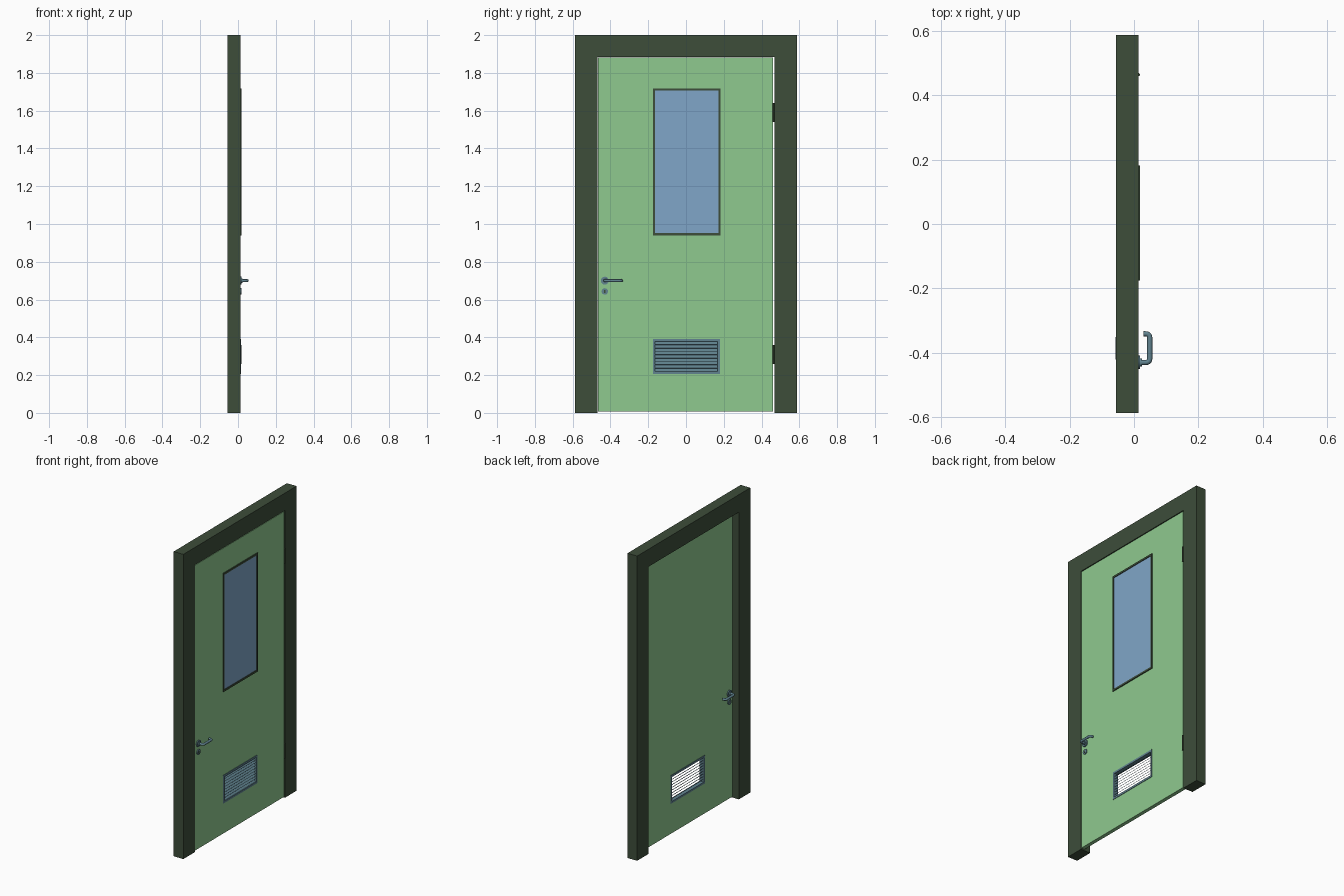
import bpy, bmesh
from math import radians, pi
from mathutils import Vector, Matrix

if "Cube" in bpy.data.objects:
    bpy.data.objects.remove(bpy.data.objects["Cube"])


def material(name, rgb):
    m = bpy.data.materials.new(name)
    m.diffuse_color = (*rgb, 1)
    m.use_nodes = True
    m.node_tree.nodes["Principled BSDF"].inputs["Base Color"].default_value = m.diffuse_color
    return m


DARK = material("dark_green", (0.047, 0.075, 0.042))
LIGHT = material("light_green", (0.275, 0.585, 0.275))
GLASS = material("blue_glass", (0.215, 0.38, 0.58))
STEEL = material("steel", (0.12, 0.23, 0.28))


def finish(name, bm, mat):
    bmesh.ops.recalc_face_normals(bm, faces=bm.faces)
    me = bpy.data.meshes.new(name)
    bm.to_mesh(me)
    bm.free()
    me.materials.append(mat)
    ob = bpy.data.objects.new(name, me)
    bpy.context.collection.objects.link(ob)
    return ob


def smooth(ob):
    bpy.ops.object.select_all(action='DESELECT')
    bpy.context.view_layer.objects.active = ob
    ob.select_set(True)
    bpy.ops.object.shade_smooth_by_angle(angle=radians(40))


def box(name, x, y, z, mat):
    bm = bmesh.new()
    size = Vector((x[1] - x[0], y[1] - y[0], z[1] - z[0]))
    mid = Vector((sum(x), sum(y), sum(z))) / 2
    bmesh.ops.create_cube(bm, size=1, matrix=Matrix.Translation(mid) @ Matrix.Diagonal((*size, 1)))
    return finish(name, bm, mat)


def panel_with_hole(name, x, outer, inner, mat):
    """Rectangular ring in the YZ plane; rectangles are (y0, y1, z0, z1)."""
    bm = bmesh.new()
    loops = []
    for xv in x:
        for y0, y1, z0, z1 in (outer, inner):
            loops.append([bm.verts.new((xv, *p)) for p in ((y0, z0), (y1, z0), (y1, z1), (y0, z1))])
    a_out, a_in, b_out, b_in = loops
    for p, q in ((a_out, a_in), (b_out, b_in), (a_out, b_out), (a_in, b_in)):
        for i in range(4):
            j = (i + 1) % 4
            bm.faces.new((p[i], p[j], q[j], q[i]))
    return finish(name, bm, mat)


def cylinder(name, centre, r, length, axis, mat, segs=32):
    bm = bmesh.new()
    rot = Matrix.Rotation(pi / 2, 4, 'Y') if axis == 'X' else Matrix()
    bmesh.ops.create_cone(bm, cap_ends=True, segments=segs, radius1=r, radius2=r,
                          depth=length, matrix=Matrix.Translation(centre) @ rot)
    ob = finish(name, bm, mat)
    smooth(ob)
    return ob


# Door frame: U profile extruded through the wall depth
bm = bmesh.new()
W, O, T = 0.587, 0.468, 1.885
profile = [(-W, 0), (-O, 0), (-O, T), (O, T), (O, 0), (W, 0), (W, 2), (-W, 2)]
face = bm.faces.new([bm.verts.new((-0.056, y, z)) for y, z in profile])
ext = bmesh.ops.extrude_face_region(bm, geom=[face], use_keep_orig=True)
bmesh.ops.translate(bm, vec=(0.07, 0, 0), verts=[v for v in ext['geom'] if isinstance(v, bmesh.types.BMVert)])
finish("door_frame", bm, DARK)

# Door leaf with a vent opening
vent = (-0.165, 0.17, 0.217, 0.38)
panel_with_hole("door_leaf", (-0.012, 0.012), (-0.467, 0.461, 0.008, 1.881), vent, LIGHT)

# Window applied to the outer face
panel_with_hole("window_trim", (0.011, 0.018), (-0.175, 0.182, 0.94, 1.718), (-0.164, 0.171, 0.952, 1.706), DARK)
box("window_glass", (0.011, 0.014), (-0.166, 0.173), (0.95, 1.708), GLASS)

# Vent surround and sloping slats
panel_with_hole("vent_surround", (-0.015, 0.015), (-0.175, 0.18, 0.206, 0.391),
                (-0.163, 0.168, 0.219, 0.378), STEEL)
n = 9
for i in range(n):
    z = 0.219 + (i + 0.5) * 0.159 / n
    slat = box(f"vent_slat_{i + 1}", (-0.0135, 0.0135), (-0.165, 0.17), (-0.001, 0.001), STEEL)
    slat.location.z = z
    slat.rotation_euler.y = radians(42)

# Hinge barrels
for i, z in enumerate((0.31, 1.59)):
    cylinder(f"hinge_{i + 1}", (0.014, 0.4635, z), 0.0048, 0.1, 'Z', DARK, 16)


def rounded_path(pts, r, steps=6):
    pts = [Vector(p) for p in pts]
    out = [pts[0]]
    for a, b, c in zip(pts, pts[1:], pts[2:]):
        p, q = b + (a - b).normalized() * r, b + (c - b).normalized() * r
        for k in range(steps + 1):
            t = k / steps
            out.append(p * (1 - t) ** 2 + b * 2 * t * (1 - t) + q * t * t)
    return out + [pts[-1]]


# Lever handles, roses and keyholes on both faces
HY, HZ = -0.43, 0.7
for s, side in ((1, "outer"), (-1, "inner")):
    cylinder(f"{side}_rose", (s * 0.015, HY, HZ), 0.021, 0.008, 'X', STEEL)
    cylinder(f"{side}_collar", (s * 0.02, HY, HZ), 0.012, 0.01, 'X', STEEL)
    cylinder(f"{side}_key_rose", (s * 0.0145, HY, 0.643), 0.017, 0.007, 'X', STEEL)
    box(f"{side}_keyhole", sorted((s * 0.017, s * 0.0185)), (HY - 0.003, HY + 0.003), (0.635, 0.651), DARK)
    path = rounded_path([(s * 0.015, HY, HZ), (s * 0.049, HY, HZ),
                         (s * 0.049, -0.341, HZ), (s * 0.03, -0.341, HZ)], 0.013)
    cu = bpy.data.curves.new(f"{side}_lever", 'CURVE')
    cu.dimensions = '3D'
    cu.bevel_depth = 0.008
    cu.bevel_resolution = 4
    cu.use_fill_caps = True
    cu.materials.append(STEEL)
    sp = cu.splines.new('POLY')
    sp.points.add(len(path) - 1)
    for pt, co in zip(sp.points, path):
        pt.co = (*co, 1)
    ob = bpy.data.objects.new(f"{side}_lever", cu)
    bpy.context.collection.objects.link(ob)
    bpy.ops.object.select_all(action='DESELECT')
    bpy.context.view_layer.objects.active = ob
    ob.select_set(True)
    bpy.ops.object.convert(target='MESH')
    smooth(bpy.context.view_layer.objects.active)
